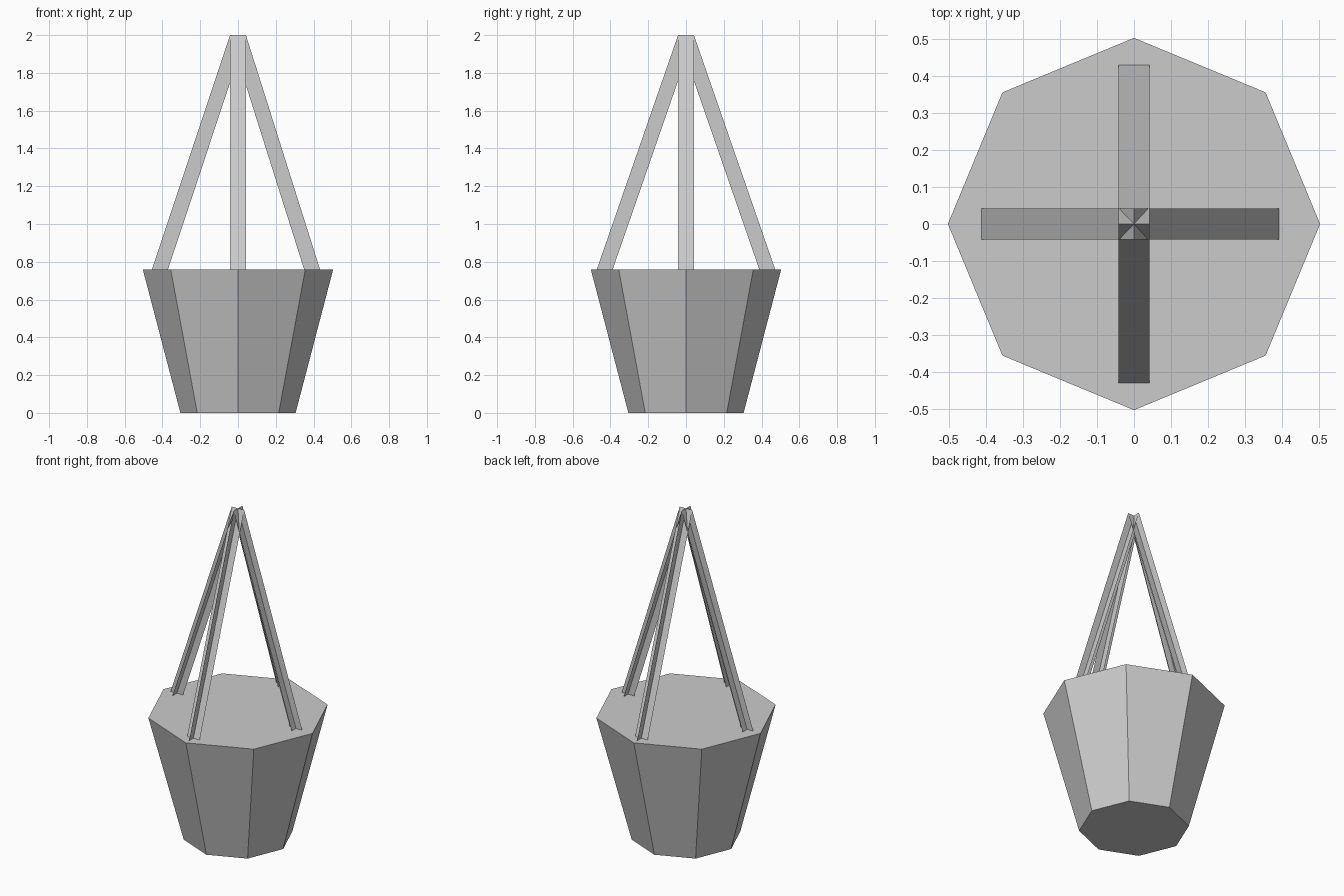
import bpy
import bmesh
from math import pi
from mathutils import Vector

cube = bpy.data.objects.get("Cube")
if cube:
    bpy.data.objects.remove(cube, do_unlink=True)

RIM_Z = 0.76
APEX = Vector((0, 0, 2))
HALF = 0.042   # half the strap width

grey = bpy.data.materials.new("plain_grey")
grey.use_nodes = True
colour = (0.6, 0.6, 0.6, 1)
grey.diffuse_color = colour
grey.node_tree.nodes["Principled BSDF"].inputs["Base Color"].default_value = colour


def finish(name, bm):
    mesh = bpy.data.meshes.new(name)
    bm.to_mesh(mesh)
    bm.free()
    mesh.materials.append(grey)
    obj = bpy.data.objects.new(name, mesh)
    bpy.context.collection.objects.link(obj)
    return obj


# Eight-sided tapered bucket, closed at the top and bottom
bpy.ops.mesh.primitive_cone_add(vertices=8, radius1=0.305, radius2=0.504,
                                depth=RIM_Z, location=(0, 0, RIM_Z / 2))
bucket = bpy.context.object
bucket.name = "bucket"
bucket.data.materials.append(grey)


# Hanging strap: two flat strips crossing along the line from rim to apex
def strap(name, foot):
    bm = bmesh.new()
    outward = Vector((foot.x, foot.y, 0)).normalized()
    sideways = Vector((0, 0, 1)).cross(outward)
    for across in (sideways, outward):
        w = across * HALF
        corners = (foot - w, foot + w, APEX + w, APEX - w)
        bm.faces.new([bm.verts.new(c) for c in corners])
    return finish(name, bm)


strap("left_strap", Vector((0.392, 0, RIM_Z)))
strap("right_strap", Vector((-0.413, 0, RIM_Z)))
strap("back_strap", Vector((0, 0.43, RIM_Z)))
strap("front_strap", Vector((0, -0.43, RIM_Z)))
